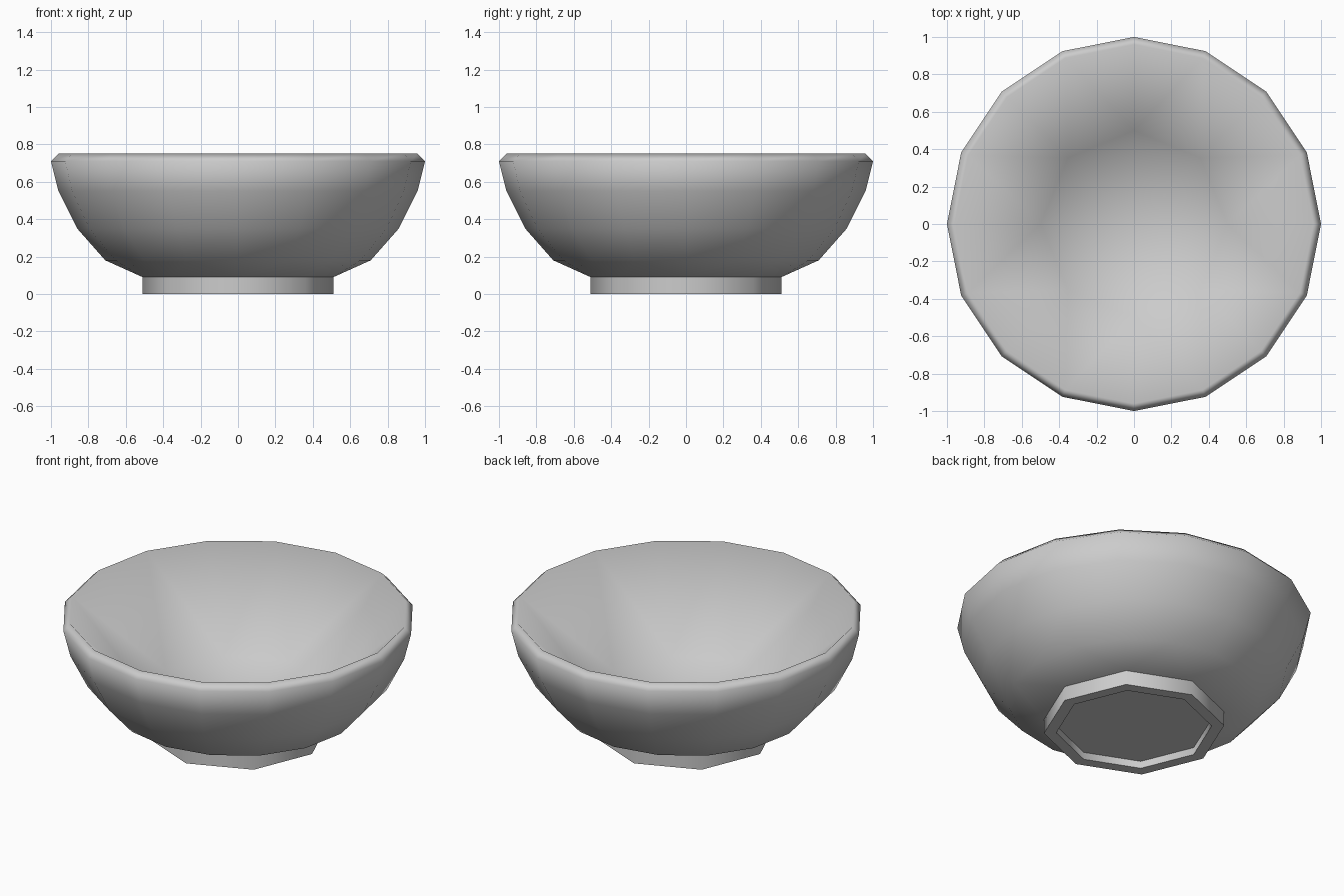
import bpy, bmesh
from math import cos, sin, pi, radians

cube = bpy.data.objects.get("Cube")
if cube:
    bpy.data.objects.remove(cube)

clay = bpy.data.materials.new("light grey ceramic")
clay.use_nodes = True
grey = (0.6, 0.6, 0.6, 1)
clay.diffuse_color = grey
clay.node_tree.nodes["Principled BSDF"].inputs["Base Color"].default_value = grey


def ring(bm, sides, radius, z):
    return [bm.verts.new((radius * cos(2 * pi * i / sides),
                          radius * sin(2 * pi * i / sides), z)) for i in range(sides)]


def join(bm, a, b):
    """Bridge two rings; b may have half as many sides as a."""
    n, m = len(a), len(b)
    for i in range(m):
        j = (i + 1) % m
        if n == m:
            bm.faces.new((a[i], a[j], b[j], b[i]))
        else:
            k = 2 * i
            bm.faces.new((a[k - 1], a[k], b[i]))
            bm.faces.new((a[k], a[k + 1], b[i]))
            bm.faces.new((b[i], a[k + 1], b[j]))


def finish(bm, name, angle):
    bmesh.ops.recalc_face_normals(bm, faces=bm.faces)
    mesh = bpy.data.meshes.new(name)
    bm.to_mesh(mesh)
    bm.free()
    mesh.materials.append(clay)
    obj = bpy.data.objects.new(name, mesh)
    bpy.context.collection.objects.link(obj)
    bpy.ops.object.select_all(action='DESELECT')
    obj.select_set(True)
    bpy.context.view_layer.objects.active = obj
    bpy.ops.object.shade_smooth_by_angle(angle=radians(angle))


# Bowl: closed shell from the underside, over the rim, down to the inner floor
bm = bmesh.new()
under = ring(bm, 8, 0.51, 0.09)
outer = [ring(bm, 16, r, z) for r, z in
         ((0.71, 0.18), (0.86, 0.35), (0.96, 0.55), (1.0, 0.71), (0.96, 0.75))]
inner = ring(bm, 8, 0.5, 0.25)
centre = bm.verts.new((0, 0, 0.13))
bm.faces.new(under)
join(bm, outer[0], under)
for low, high in zip(outer, outer[1:]):
    join(bm, low, high)
join(bm, outer[-1], inner)
for i in range(8):
    bm.faces.new((inner[i - 1], inner[i], centre))
finish(bm, "bowl", 100)

# Foot: eight-sided ring with a shallow recess underneath
bm = bmesh.new()
rings = [ring(bm, 8, r, z) for r, z in
         ((0.51, 0.09), (0.51, 0), (0.44, 0), (0.44, 0.045))]
for a, b in zip(rings, rings[1:]):
    join(bm, a, b)
bm.faces.new(rings[0])
bm.faces.new(rings[-1])
finish(bm, "foot", 50)
